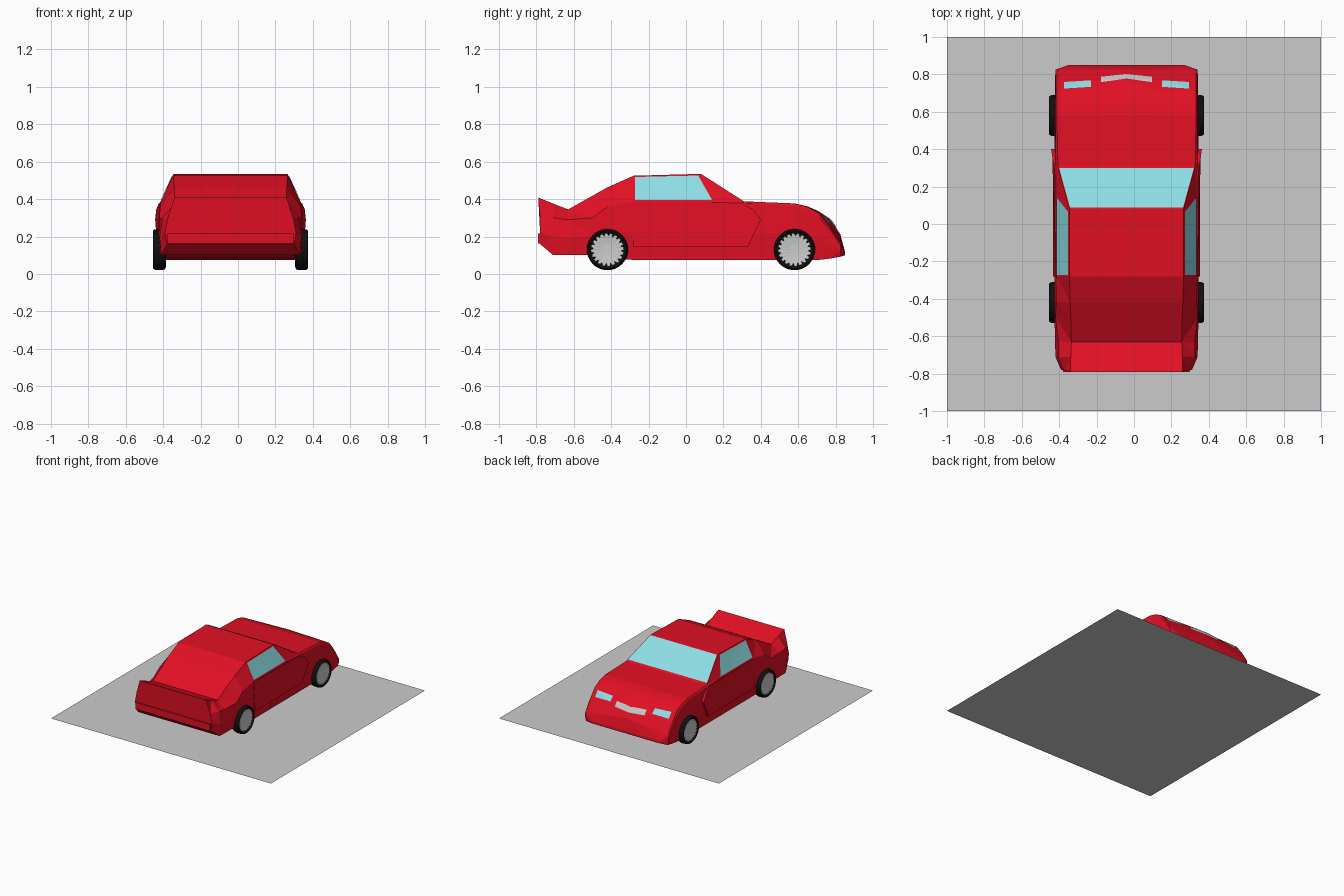
import bpy, bmesh, math
from mathutils import Vector
from mathutils.bvhtree import BVHTree

if "Cube" in bpy.data.objects:
    bpy.data.objects.remove(bpy.data.objects["Cube"])

CX = -0.04  # the car sits slightly off the base centre


def material(name, rgb):
    m = bpy.data.materials.new(name)
    m.diffuse_color = (*rgb, 1)
    m.use_nodes = True
    m.node_tree.nodes["Principled BSDF"].inputs["Base Color"].default_value = m.diffuse_color
    return m


RED = material("body_red", (0.76, 0.005, 0.018))
GLASS = material("pale_blue_glass", (0.27, 0.73, 0.78))
GREY = material("light_grey", (0.6, 0.6, 0.6))
BLACK = material("tyre_black", (0.005, 0.005, 0.005))


def finish(bm, name, mat, recalc=True, x=CX):
    if recalc:
        bmesh.ops.recalc_face_normals(bm, faces=bm.faces)
    me = bpy.data.meshes.new(name)
    bm.to_mesh(me)
    bm.free()
    me.materials.append(mat)
    ob = bpy.data.objects.new(name, me)
    ob.location.x = x
    bpy.context.collection.objects.link(ob)
    return ob


def bridge(bm, a, b):
    n = len(a)
    for i in range(n):
        bm.faces.new((a[i], a[(i + 1) % n], b[(i + 1) % n], b[i]))


# Square base sheet
bm = bmesh.new()
bmesh.ops.create_grid(bm, x_segments=1, y_segments=1, size=1)
finish(bm, "base_sheet", GREY, False, 0)

# Car body: cross-sections from tail to nose
# y, bottom z, side half width, belt z, belt half width, top z, top half width, crown
stations = [
    (-0.78, 0.160, 0.350, 0.300, 0.335, 0.408, 0.300, 0),
    (-0.71, 0.100, 0.380, 0.300, 0.365, 0.376, 0.298, 0),
    (-0.63, 0.100, 0.382, 0.290, 0.365, 0.345, 0.295, 0),
    (-0.50, 0.100, 0.385, 0.300, 0.380, 0.418, 0.298, 0),
    (-0.42, 0.085, 0.385, 0.360, 0.377, 0.463, 0.301, 0),
    (-0.28, 0.075, 0.385, 0.385, 0.375, 0.525, 0.305, 0),
    (0.08, 0.075, 0.385, 0.385, 0.375, 0.535, 0.305, 0),
    (0.31, 0.075, 0.385, 0.378, 0.378, 0.388, 0.367, 0),
    (0.58, 0.075, 0.385, 0.362, 0.380, 0.377, 0.372, 0),
    (0.65, 0.075, 0.384, 0.342, 0.380, 0.358, 0.372, 0.003),
    (0.71, 0.075, 0.383, 0.305, 0.380, 0.325, 0.372, 0.010),
    (0.77, 0.082, 0.382, 0.235, 0.380, 0.250, 0.372, 0.045),
    (0.825, 0.092, 0.380, 0.155, 0.379, 0.167, 0.370, 0.045),
    (0.85, 0.100, 0.310, 0.113, 0.310, 0.118, 0.300, 0),
]
bm = bmesh.new()
rings = []
for y, zb, wm, zs, ws, zt, wt, crown in stations:
    half = [(wm - 0.01, zb), (wm, min(0.22, (zs + zb) / 2)), (ws, zs),
            (wt, zt), (wt / 2, zt + crown / 2)]
    pts = half + [(0, zt + crown)] + [(-x, z) for x, z in reversed(half)]
    rings.append([bm.verts.new((x, y, z)) for x, z in pts])
for a, b in zip(rings, rings[1:]):
    bridge(bm, a, b)
for v in rings[0]:
    if v.co.z > 0.4:
        v.co.y -= 0.01  # spoiler lip overhangs the tail
bm.faces.new(rings[0])
bm.faces.new(rings[-1])
bmesh.ops.recalc_face_normals(bm, faces=bm.faces)
bmesh.ops.triangulate(bm, faces=[f for f in bm.faces if len(f.verts) == 4])
tree = BVHTree.FromBMesh(bm)
finish(bm, "car_body", RED, False)


# Thin plates wrapped onto the body by projecting a four-cornered patch
def plate(name, mat, to_ray, corners, n=8, offset=0.003):
    bm = bmesh.new()
    a, b, c, d = [Vector(p) for p in corners]
    grid = []
    for i in range(n + 1):
        row = []
        for j in range(n + 1):
            u, v = i / n, j / n
            p = a.lerp(b, u).lerp(d.lerp(c, u), v)
            origin, direction = to_ray(p)
            hit, normal, _, _ = tree.ray_cast(origin, direction)
            if normal.dot(direction) > 0:
                normal = -normal
            row.append(bm.verts.new(hit + normal * offset))
        grid.append(row)
    for r, s in zip(grid, grid[1:]):
        for j in range(n):
            bm.faces.new((r[j], s[j], s[j + 1], r[j + 1]))
    bm.normal_update()
    mid = bm.faces[:][len(bm.faces) // 2] if bm.faces.ensure_lookup_table() is None else None
    _, direction = to_ray(a)
    if mid.normal.dot(direction) > 0:
        bmesh.ops.reverse_faces(bm, faces=bm.faces)
    finish(bm, name, mat, False)


def from_above(p):
    return Vector((p.x, p.y, 2)), Vector((0, 0, -1))


plate("windscreen", GLASS, from_above,
      [(-0.36, 0.297), (0.36, 0.297), (0.302, 0.086), (-0.302, 0.086)])
for s, side in ((1, "right"), (-1, "left")):
    def from_side(p, s=s):
        return Vector((2 * s, p.x, p.y)), Vector((-s, 0, 0))
    plate(side + "_window", GLASS, from_side,
          [(-0.272, 0.393), (0.14, 0.393), (0.065, 0.525), (-0.272, 0.517)])
    plate(side + "_headlight", GLASS, from_above,
          [(s * 0.19, 0.731), (s * 0.335, 0.722), (s * 0.335, 0.757), (s * 0.19, 0.766)])
    plate(side + "_grille", GREY, from_above,
          [(0, 0.775), (s * 0.135, 0.757), (s * 0.135, 0.785), (0, 0.80)])

# Door panels flaring outward at the front
door = [(-0.28, 0.145, 0.392), (0.33, 0.145, 0.392), (0.40, 0.29, 0.403),
        (0.36, 0.345, 0.397), (0.30, 0.375, 0.384), (-0.28, 0.38, 0.379)]
for s, side in ((1, "right"), (-1, "left")):
    bm = bmesh.new()
    outer = [bm.verts.new((s * x, y, z)) for y, z, x in door]
    inner = [bm.verts.new((s * 0.36, y, z)) for y, z, x in door]
    bridge(bm, outer, inner)
    bm.faces.new(outer)
    finish(bm, side + "_door", RED)

# Rear bumper strip
bm = bmesh.new()
bmesh.ops.create_cube(bm, size=1)
for v in bm.verts:
    v.co = Vector((v.co.x * 0.68, -0.78 + v.co.y * 0.02, 0.19 + v.co.z * 0.055))
finish(bm, "rear_bumper", RED)

# Wheels: lathed tyre with a toothed rim face
SEG = 40
tyre_profile = [(0.08, 0.393), (0.088, 0.408), (0.1, 0.415), (0.107, 0.408),
                (0.11, 0.393), (0.11, 0.367), (0.105, 0.35), (0.09, 0.345)]


def ring(bm, r, x, s, y, seg=SEG, r2=None):
    out = []
    for i in range(seg):
        rad = r2 if r2 and i % 4 >= 3 else r
        t = 2 * math.pi * i / seg
        out.append(bm.verts.new((s * x, y + rad * math.cos(t), 0.13 + rad * math.sin(t))))
    return out


for s, side in ((1, "right"), (-1, "left")):
    for y, end in ((-0.42, "rear"), (0.58, "front")):
        bm = bmesh.new()
        loops = [ring(bm, r, x, s, y) for r, x in tyre_profile]
        for a, b in zip(loops, loops[1:]):
            bridge(bm, a, b)
        bm.faces.new(loops[0])
        bm.faces.new(loops[-1])
        finish(bm, f"{end}_{side}_tyre", BLACK)

        bm = bmesh.new()
        back = ring(bm, 0.088, 0.392, s, y, 80, 0.074)
        edge = ring(bm, 0.088, 0.407, s, y, 80, 0.074)
        hub = ring(bm, 0.03, 0.402, s, y, 80)
        bridge(bm, back, edge)
        bridge(bm, edge, hub)
        bm.faces.new(hub)
        finish(bm, f"{end}_{side}_rim", GREY)
